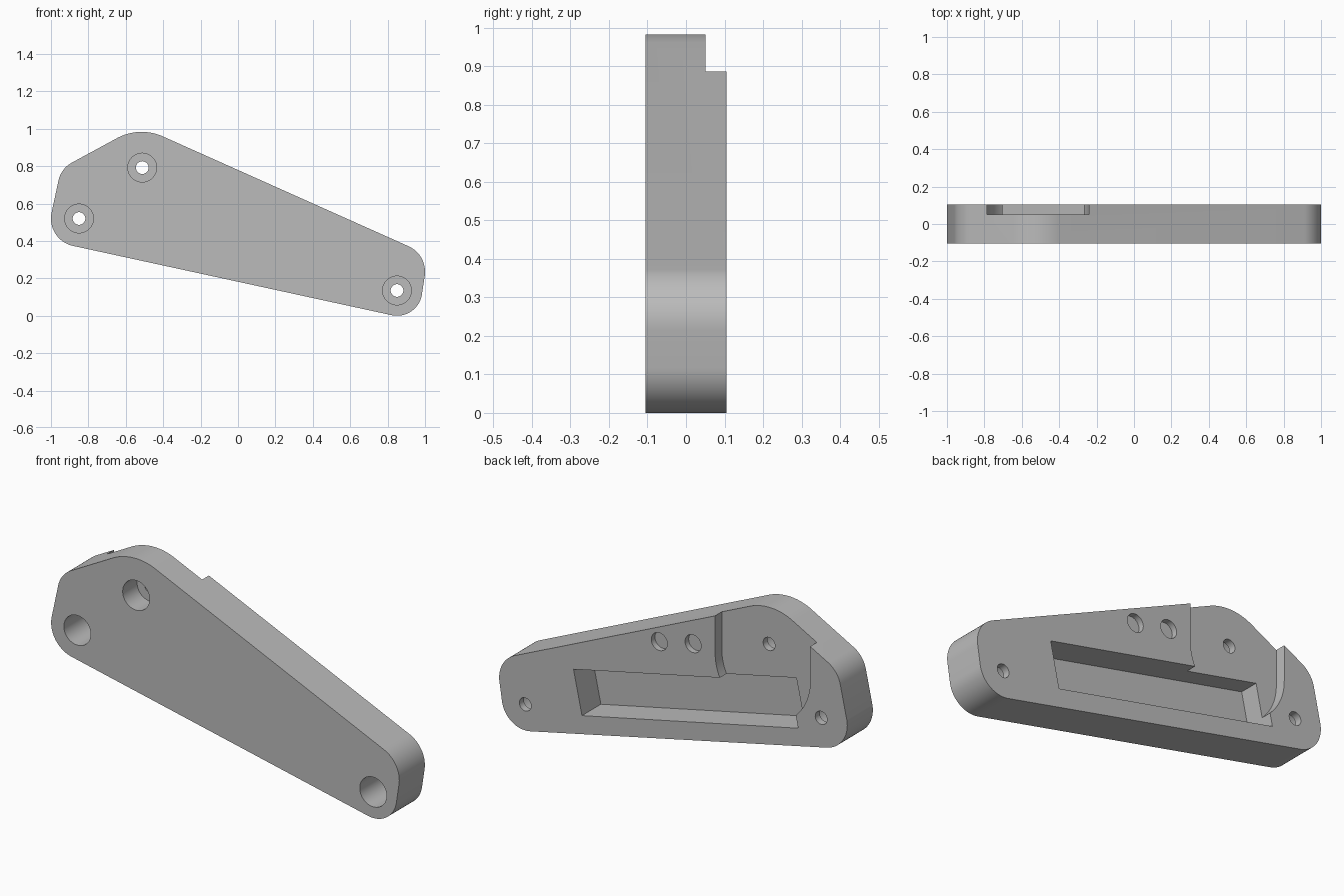
import bpy, bmesh, math
from mathutils import Vector
from mathutils.geometry import convex_hull_2d

if "Cube" in bpy.data.objects:
    bpy.data.objects.remove(bpy.data.objects["Cube"], do_unlink=True)

FRONT, BACK = -0.105, 0.105
POCKET_FLOOR = 0.05
SLOT_FLOOR = -0.05
SKIN = 0.037          # material left under each counterbore


def circle(x, z, r, n=64):
    return [Vector((x + r * math.cos(math.tau * i / n),
                    z + r * math.sin(math.tau * i / n))) for i in range(n)]


def hull(points):
    return [points[i] for i in convex_hull_2d(points)]


def prism(name, points, y0, y1):
    """Extrude an x-z outline from y0 to y1."""
    bm = bmesh.new()
    face = bm.faces.new([bm.verts.new((p[0], y0, p[1])) for p in points])
    new = bmesh.ops.extrude_face_region(bm, geom=[face])["geom"]
    verts = [v for v in new if isinstance(v, bmesh.types.BMVert)]
    bmesh.ops.translate(bm, verts=verts, vec=(0, y1 - y0, 0))
    bmesh.ops.recalc_face_normals(bm, faces=bm.faces)
    mesh = bpy.data.meshes.new(name)
    bm.to_mesh(mesh)
    bm.free()
    obj = bpy.data.objects.new(name, mesh)
    bpy.context.collection.objects.link(obj)
    return obj


# Plate: tapered outline wrapped around five corner circles
corners = [(-0.85, 0.52, 0.15), (0.85, 0.135, 0.135), (0.85, 0.235, 0.15),
           (-0.515, 0.705, 0.278), (-0.82, 0.693, 0.143)]
outline = hull([p for c in corners for p in circle(*c, n=96)])
plate = prism("cover_plate", outline, FRONT, BACK)

grey = bpy.data.materials.new("plain_grey")
grey.use_nodes = True
colour = (0.5, 0.5, 0.5, 1)
grey.diffuse_color = colour
grey.node_tree.nodes["Principled BSDF"].inputs["Base Color"].default_value = colour
plate.data.materials.append(grey)

cutters = []


def cut(name, points, y0, y1):
    cutter = prism(name, points, y0, y1)
    cutter.hide_render = True
    cutter.data.materials.append(grey)
    cutters.append(cutter)
    mod = plate.modifiers.new(name, "BOOLEAN")
    mod.operation = "DIFFERENCE"
    mod.solver = "EXACT"
    mod.object = cutter


# Round-bottomed pocket open to the top edge
px, pz, pr = -0.514, 0.69, 0.273
pocket = hull(circle(px, pz, pr, 96) + [Vector((px - pr, 1.2)), Vector((px + pr, 1.2))])
cut("pocket_cutter", pocket, POCKET_FLOOR, 0.3)

# Long slot, parallel to the bottom edge
start = Vector((0.524, 0.164))
along = Vector((-0.978, 0.21)) * 1.27
up = Vector((0.21, 0.978)) * 0.233
cut("slot_cutter", [start, start + along, start + along + up, start + up], SLOT_FLOOR, 0.3)

# Counterbored screw holes
for x, z, back in [(-0.85, 0.52, BACK), (0.85, 0.135, BACK), (-0.512, 0.792, POCKET_FLOOR)]:
    cut("counterbore_cutter", circle(x, z, 0.077), -0.3, back - SKIN)
    cut("screw_hole_cutter", circle(x, z, 0.034, 48), -0.35, 0.35)

# Shallow blind holes on the back
for x, z in [(0.08, 0.667), (-0.114, 0.708)]:
    cut("blind_hole_cutter", circle(x, z, 0.046), BACK - 0.03, 0.3)

# Apply the cuts and drop the cutters
bpy.context.view_layer.update()
graph = bpy.context.evaluated_depsgraph_get()
result = bpy.data.meshes.new_from_object(plate.evaluated_get(graph))
plate.modifiers.clear()
plate.data = result
for cutter in cutters:
    bpy.data.objects.remove(cutter, do_unlink=True)

bpy.ops.object.select_all(action="DESELECT")
plate.select_set(True)
bpy.context.view_layer.objects.active = plate
bpy.ops.object.shade_smooth_by_angle(angle=math.radians(30))
